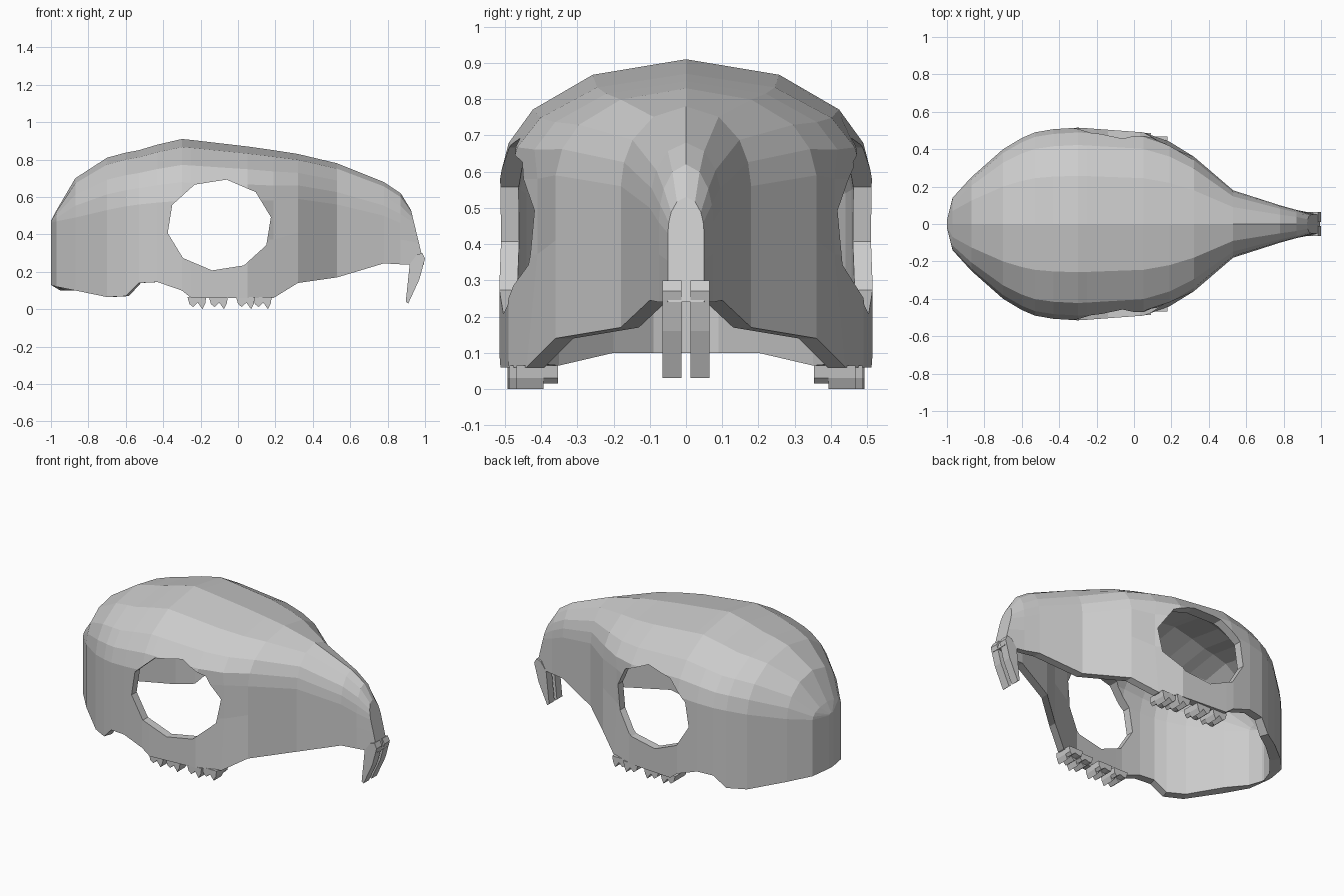
import bpy, bmesh, math

if "Cube" in bpy.data.objects:
    bpy.data.objects.remove(bpy.data.objects["Cube"])

# Skull stations: x, half width, crown z, shoulder z, lower rim z
STATIONS = [
    (-1.0, .02, .47, .46, .13), (-.97, .14, .53, .47, .12),
    (-.87, .25, .70, .49, .10), (-.70, .40, .81, .53, .065),
    (-.60, .46, .837, .55, .07), (-.53, .49, .85, .56, .14),
    (-.43, .507, .88, .57, .145), (-.30, .515, .91, .58, .10),
    (-.25, .512, .905, .58, .06), (.05, .49, .87, .58, .06),
    (.19, .44, .85, .58, .06), (.32, .36, .83, .59, .14),
    (.53, .18, .78, .56, .17), (.78, .10, .68, .50, .245),
    (.87, .075, .62, .46, .24), (.925, .05, .53, .43, .24)]
# Half cross-section of the dome: width fraction, height fraction
DOME = [(1, 0), (.95, .30), (.82, .58), (.5, .87)]


def make_object(name, bm):
    bmesh.ops.recalc_face_normals(bm, faces=bm.faces)
    me = bpy.data.meshes.new(name)
    bm.to_mesh(me)
    bm.free()
    ob = bpy.data.objects.new(name, me)
    bpy.context.collection.objects.link(ob)
    return ob


def section(st, t):
    """Full cross-section from one lower rim to the other, inset by t."""
    x, w, top, s, low = st
    pinch = .03 if x == .19 else 0       # hollow cheek just ahead of the eye
    nose = .07 if x > .9 else 0
    if t:
        t = min(t, w * .5)
        if x < -.9:
            low = .10
        x += .05 * max(0, -x - .4) / .6 - (.05 if nose else 0)
        w, top, s = w - t, top - .05, s - .02
    half = [(w, low), (w - pinch, low + (s - low) * .6)]
    half += [(w * a - (pinch if b == 0 else 0), s + (top - s) * b) for a, b in DOME]
    pts = half + [(0, top)] + [(-y, z) for y, z in reversed(half)]
    return [(x + nose * min(1, (top - z) / (top - low)), y, z) for y, z in pts]


def extrude_profile(name, pts, y0, y1):
    """Closed x-z outline extruded along y."""
    bm = bmesh.new()
    a = [bm.verts.new((x, y0, z)) for x, z in pts]
    b = [bm.verts.new((x, y1, z)) for x, z in pts]
    n = len(pts)
    bm.faces.new(a)
    bm.faces.new(b[::-1])
    for i in range(n):
        j = (i + 1) % n
        bm.faces.new((a[i], a[j], b[j], b[i]))
    return make_object(name, bm)


# Hollow skull, open underneath
bm = bmesh.new()
skins = []
for t in (0, .05):
    rings = [[bm.verts.new(p) for p in section(st, t)] for st in STATIONS]
    for r, q in zip(rings, rings[1:]):
        for i in range(len(r) - 1):
            bm.faces.new((r[i], r[i + 1], q[i + 1], q[i]))
    bm.faces.new(rings[0])
    bm.faces.new(rings[-1])
    skins.append(rings)
outer, inner = skins
for k in (0, -1):
    for i in range(len(outer) - 1):      # lower rim along each side
        bm.faces.new((outer[i][k], outer[i + 1][k], inner[i + 1][k], inner[i][k]))
    bm.faces.new((outer[k][0], outer[k][-1], inner[k][-1], inner[k][0]))
skull = make_object("skull", bm)

# Eye sockets cut straight through both sides
angles = [math.radians(10 + 36 * k) for k in range(10)]
cutter = extrude_profile("eye_socket_cutter",
                         [(-.1 + .28 * math.cos(a), .45 + .245 * math.sin(a)) for a in angles],
                         -.8, .8)
cutter.hide_render = True
cutter.hide_set(True)
mod = skull.modifiers.new("eye_sockets", "BOOLEAN")
mod.operation = "DIFFERENCE"
mod.solver = "EXACT"
mod.object = cutter

# Teeth on both sides
for side, s in (("left", 1), ("right", -1)):
    extrude_profile("incisor_" + side,
                    [(.955, .29), (.985, .30), (1.0, .27), (.97, .16), (.91, .03),
                     (.897, .04), (.918, .24)],
                    s * .012, s * .065)
    for n, (x, y) in enumerate([(-.27, .492), (-.155, .49), (-.01, .487), (.08, .468)]):
        # Each molar is a two-cusped block, lower on its outer half
        for part, y0, y1, tip in (("outer", y, y - .075, 0), ("inner", y - .075, y - .115, .015)):
            extrude_profile(f"molar_{part}_{side}_{n + 1}",
                            [(x, .065), (x + .01, .028), (x + .03, .012 + tip), (x + .055, .035),
                             (x + .08, tip), (x + .095, .03), (x + .1, .065)],
                            s * y0, s * y1)
